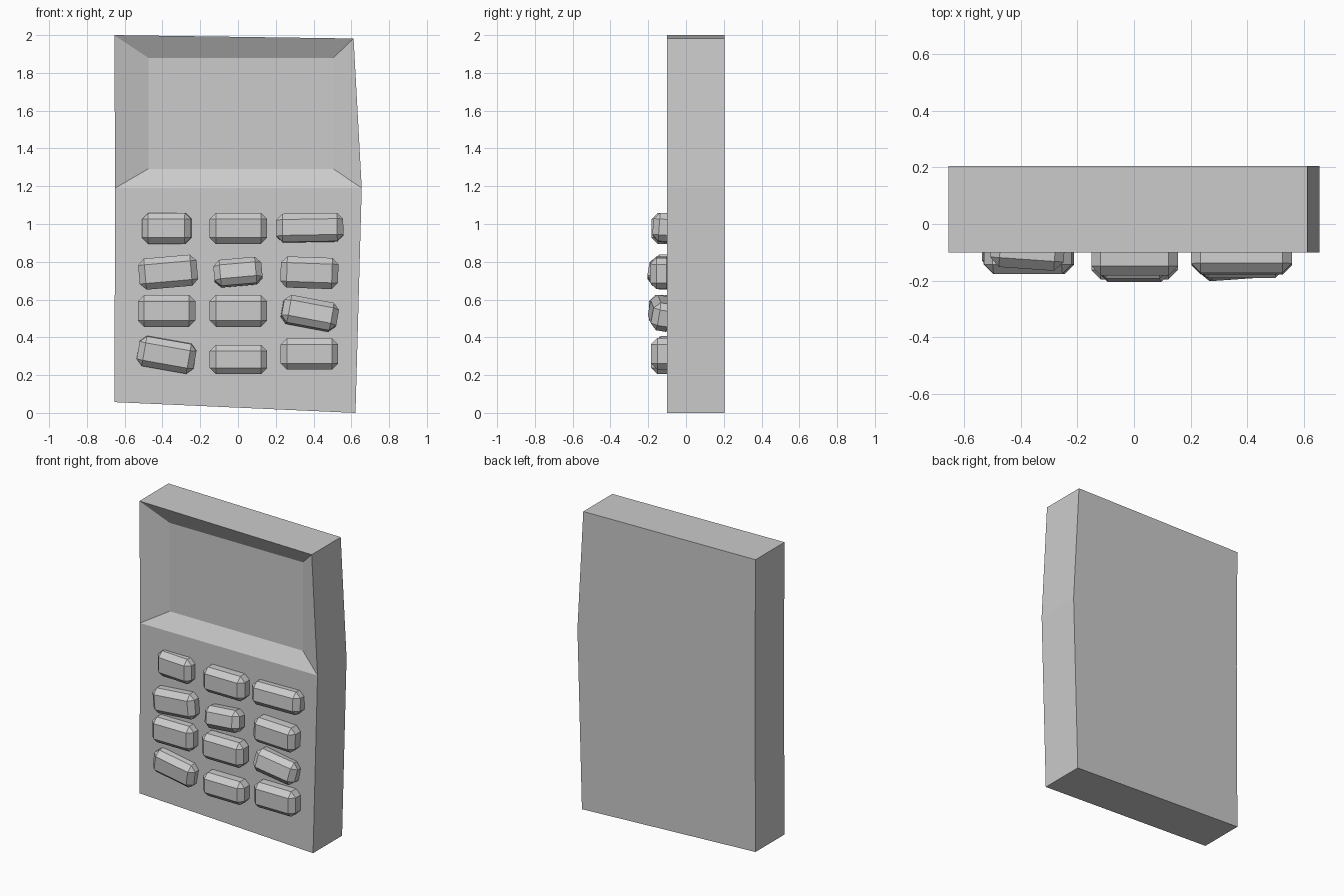
import bpy, bmesh
from math import radians
from mathutils import Vector, Matrix

if "Cube" in bpy.data.objects:
    bpy.data.objects.remove(bpy.data.objects["Cube"])

FRONT, BACK, SCREEN = -0.10, 0.205, -0.04


def make_object(name, bm):
    bmesh.ops.recalc_face_normals(bm, faces=bm.faces)
    mesh = bpy.data.meshes.new(name)
    bm.to_mesh(mesh)
    bm.free()
    obj = bpy.data.objects.new(name, mesh)
    bpy.context.collection.objects.link(obj)
    return obj


# Body: crooked outline extruded back, with a sunken screen in the upper part
outline = [(-0.655, 2.0), (0.612, 1.982), (0.655, 1.19),
           (0.622, 0.0), (-0.655, 0.057), (-0.65, 1.19)]
screen = [(-0.475, 1.88), (0.505, 1.88), (0.505, 1.292), (-0.475, 1.292)]

bm = bmesh.new()
ring = lambda pts, y: [bm.verts.new((x, y, z)) for x, z in pts]
front, back, inner = ring(outline, FRONT), ring(outline, BACK), ring(screen, SCREEN)
for i in range(6):
    j = (i + 1) % 6
    bm.faces.new((front[i], front[j], back[j], back[i]))
bm.faces.new(back)
bm.faces.new(front[2:6])
rim = [front[0], front[1], front[2], front[5]]
for i in range(4):
    j = (i + 1) % 4
    bm.faces.new((rim[i], rim[j], inner[j], inner[i]))
bm.faces.new(inner)
make_object("phone_body", bm)


# Keys: chamfered boxes, each slightly turned and tilted
def key(name, x, z, w, h, turn, front, pitch=0, yaw=0, thick=0.12):
    bm = bmesh.new()
    bmesh.ops.create_cube(bm, size=1)
    bmesh.ops.scale(bm, vec=(w, thick, h), verts=bm.verts)
    bmesh.ops.bevel(bm, geom=bm.edges[:], offset=0.033, segments=1,
                    profile=0.5, affect='EDGES')
    rot = (Matrix.Rotation(radians(-turn), 4, 'Y')
           @ Matrix.Rotation(radians(pitch), 4, 'X')
           @ Matrix.Rotation(radians(yaw), 4, 'Z'))
    bm.transform(rot)
    shift = -front - min(v.co.y for v in bm.verts)
    bmesh.ops.translate(bm, vec=Vector((x, shift, z)), verts=bm.verts)
    make_object(name, bm)


keys = [
    # top row
    (-0.376, 0.977, 0.26, 0.165, 0, 0.165, 0, -4),
    (0.002, 0.977, 0.305, 0.165, 0, 0.182),
    (0.380, 0.980, 0.355, 0.15, 1, 0.178, -4),
    # second row
    (-0.370, 0.745, 0.31, 0.165, 5, 0.176),
    (0.000, 0.745, 0.255, 0.14, 5, 0.205, -10),
    (0.378, 0.742, 0.305, 0.165, -2, 0.190),
    # third row
    (-0.378, 0.540, 0.305, 0.168, 0, 0.176),
    (0.002, 0.540, 0.305, 0.168, 0, 0.195),
    (0.380, 0.527, 0.295, 0.15, -10, 0.202, -10, 4),
    # bottom row
    (-0.378, 0.308, 0.305, 0.16, -10, 0.168, 4),
    (0.002, 0.283, 0.305, 0.155, 0, 0.185),
    (0.378, 0.312, 0.305, 0.167, 0, 0.185),
]
for i, k in enumerate(keys):
    key(f"key_{i // 3 + 1}_{i % 3 + 1}", *k)
